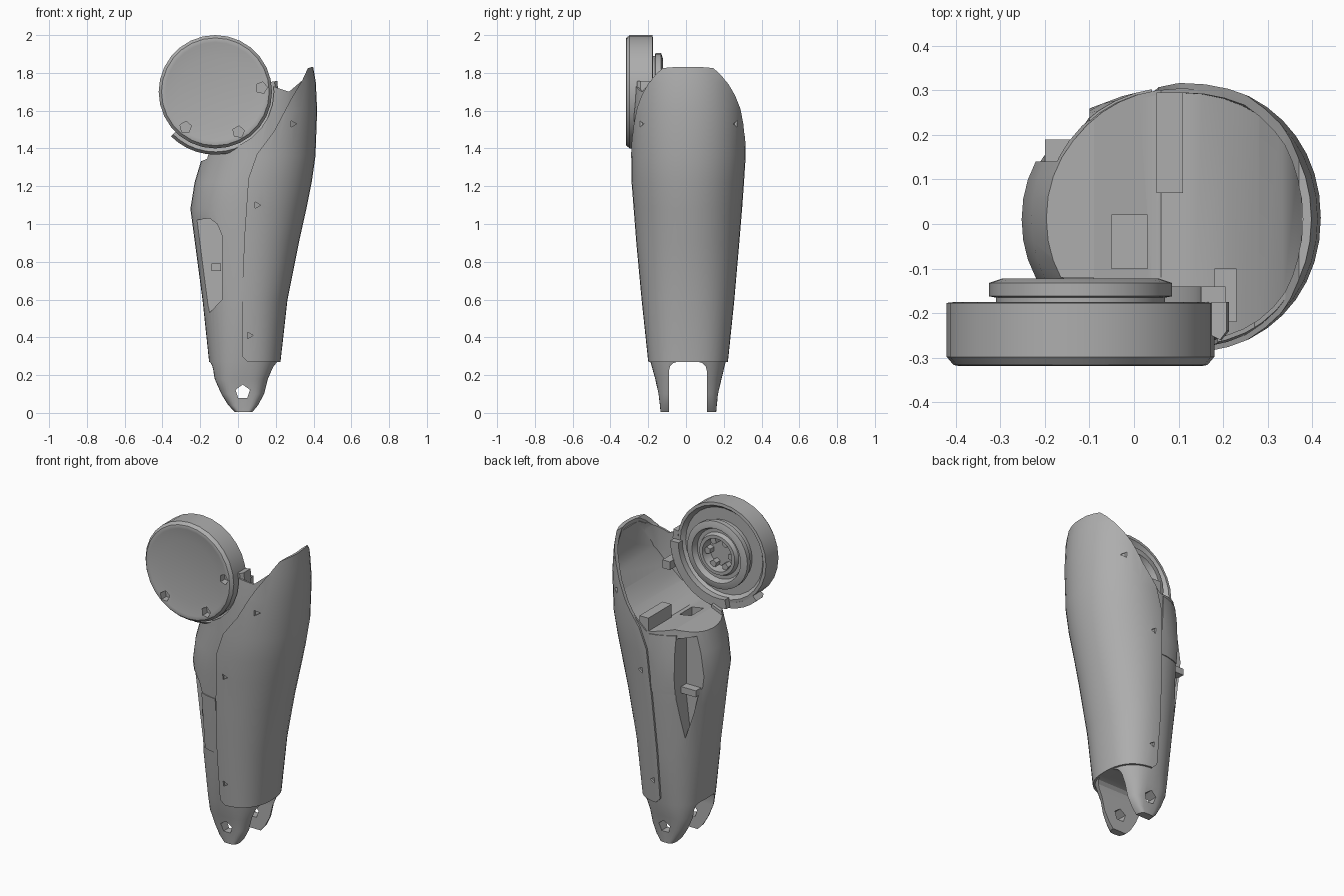
import bpy, bmesh, math
from mathutils import Vector

if "Cube" in bpy.data.objects:
    bpy.data.objects.remove(bpy.data.objects["Cube"])

GREY = (0.42, 0.42, 0.42, 1)
grey = bpy.data.materials.new("plain grey")
grey.use_nodes = True
grey.diffuse_color = GREY
grey.node_tree.nodes["Principled BSDF"].inputs["Base Color"].default_value = GREY


def finish(name, bm):
    bmesh.ops.recalc_face_normals(bm, faces=bm.faces)
    mesh = bpy.data.meshes.new(name)
    bm.to_mesh(mesh)
    bm.free()
    mesh.materials.append(grey)
    obj = bpy.data.objects.new(name, mesh)
    bpy.context.collection.objects.link(obj)
    return obj


def loft(name, rows, grow=0, sides=40):
    """Closed skin through rounded sections: z, x min, x max, y min, y max, exponent."""
    bm = bmesh.new()
    rings = []
    for z, x0, x1, y0, y1, n in rows:
        ring = []
        for i in range(sides):
            a = math.tau * i / sides
            c, s = math.cos(a), math.sin(a)
            x = math.copysign(abs(c) ** (2 / n), c) * ((x1 - x0) / 2 + grow)
            y = math.copysign(abs(s) ** (2 / n), s) * ((y1 - y0) / 2 + grow)
            ring.append(bm.verts.new((x + (x0 + x1) / 2, y + (y0 + y1) / 2, z)))
        rings.append(ring)
    for a, b in zip(rings, rings[1:]):
        for i in range(sides):
            j = (i + 1) % sides
            bm.faces.new((a[i], a[j], b[j], b[i]))
    bm.faces.new(rings[0])
    bm.faces.new(rings[-1])
    return finish(name, bm)


def slab(name, outline, y0, y1):
    """Outline in x and z, extruded along y."""
    bm = bmesh.new()
    face = bm.faces.new([bm.verts.new((x, y0, z)) for x, z in outline])
    out = bmesh.ops.extrude_face_region(bm, geom=[face])
    moved = [v for v in out["geom"] if isinstance(v, bmesh.types.BMVert)]
    bmesh.ops.translate(bm, verts=moved, vec=(0, y1 - y0, 0))
    return finish(name, bm)


def disc(x, z, r, sides, turn=0):
    return [(x + r * math.cos(turn + math.tau * i / sides),
             z + r * math.sin(turn + math.tau * i / sides)) for i in range(sides)]


def box(name, x0, x1, y0, y1, z0, z1):
    return slab(name, [(x0, z0), (x1, z0), (x1, z1), (x0, z1)], y0, y1)


def combine(obj, tool, op="DIFFERENCE"):
    mod = obj.modifiers.new("cut", "BOOLEAN")
    mod.operation, mod.object, mod.solver = op, tool, "EXACT"
    bpy.context.view_layer.objects.active = obj
    bpy.ops.object.modifier_apply(modifier=mod.name)
    bpy.data.objects.remove(tool)
    return obj


def lathe(name, profile, centre, start=0, sweep=math.tau, steps=28):
    """Spin radius and y pairs about a y axis through the centre."""
    bm = bmesh.new()
    full = sweep >= math.tau - 0.001
    verts = [bm.verts.new((r, y, 0)) for r, y in profile]
    edges = [bm.edges.new(p) for p in zip(verts, verts[1:])]
    if not full:
        edges.append(bm.edges.new((verts[-1], verts[0])))
    bmesh.ops.spin(bm, geom=verts + edges, cent=(0, 0, 0), axis=(0, -1, 0),
                   angle=sweep, steps=steps)
    bmesh.ops.remove_doubles(bm, verts=bm.verts, dist=0.0005)
    if not full:
        bmesh.ops.holes_fill(bm, edges=[e for e in bm.edges if e.is_boundary])
    for v in bm.verts:
        a = math.atan2(v.co.z, v.co.x) + start
        r = math.hypot(v.co.x, v.co.z)
        v.co = Vector((centre[0] + r * math.cos(a), v.co.y, centre[1] + r * math.sin(a)))
    return finish(name, bm)


# Leg sections, from the fork ends to above the top opening
LEG = [(0.005, -0.03, 0.09, -0.147, 0.172, 5), (0.04, -0.065, 0.12, -0.15, 0.175, 5),
       (0.1, -0.105, 0.155, -0.158, 0.182, 4), (0.18, -0.145, 0.18, -0.175, 0.2, 3),
       (0.27, -0.165, 0.225, -0.2, 0.222, 2.4), (0.6, -0.2, 0.262, -0.235, 0.256, 2.2),
       (0.9, -0.24, 0.322, -0.263, 0.282, 2.1), (1.08, -0.264, 0.362, -0.277, 0.297, 2.1),
       (1.22, -0.242, 0.39, -0.288, 0.307, 2.1), (1.36, -0.2, 0.41, -0.29, 0.316, 2.1),
       (1.6, -0.19, 0.419, -0.29, 0.318, 2.1), (1.75, -0.19, 0.412, -0.285, 0.308, 2.1),
       (1.86, -0.19, 0.393, -0.28, 0.3, 2.1)]
HUB = (-0.12, 1.7)

# Main body with a shallow hollow swept up towards the shell tip
body = loft("leg_body", LEG, -0.012)
hollow = slab("hollow", [(-0.09, 1.375), (0.05, 1.35), (0.13, 1.365), (0.21, 1.42),
                         (0.28, 1.51), (0.335, 1.62), (0.375, 1.78), (0.375, 2.2),
                         (-0.09, 2.2)], -0.6, 0.6)
combine(hollow, loft("hollow_sides", LEG, -0.022), "INTERSECT")
combine(body, hollow)
back_rim = [(-0.6, 1.1), (-0.2, 1.33), (-0.09, 1.375), (0.06, 1.35), (0.2, 1.48),
            (0.3, 1.66), (0.37, 1.8), (0.6, 1.8), (0.6, 2.2), (-0.6, 2.2)]
front_rim = [(-0.6, 1.1), (-0.2, 1.35), (-0.1, 1.39), (0.1, 1.5), (0.18, 1.73),
             (0.27, 1.7), (0.34, 1.76), (0.37, 1.8), (0.6, 1.8), (0.6, 2.2), (-0.6, 2.2)]
combine(body, slab("back_opening", back_rim, -0.12, 0.6))
combine(body, slab("front_opening", front_rim, -0.6, -0.119))
combine(body, slab("hub_clearance", disc(*HUB, 0.31, 28), -0.6, -0.1))
combine(body, box("floor_hole", -0.05, 0.03, -0.1, 0.02, 1.2, 1.5))

# Fork slot with an arched top, and the pin hole
slot = box("slot", -0.6, 0.6, -0.09, 0.11, -0.1, 0.27)
bevel = slot.modifiers.new("arch", "BEVEL")
bevel.width, bevel.segments = 0.045, 3
combine(body, slot)
combine(body, slab("pin_hole", disc(0.025, 0.11, 0.04, 5, 1.57), -0.6, 0.6))

# Open pockets on the narrow side
front_pocket = [(-0.23, 1.02), (-0.15, 1.03), (-0.11, 1.0), (-0.085, 0.94), (-0.085, 0.6),
                (-0.15, 0.53), (-0.17, 0.62), (-0.205, 0.85)]
combine(body, slab("front_pocket", front_pocket, -0.6, -0.11))
back_pocket = [(-0.4, 1.32), (-0.1, 1.32), (-0.1, 0.95), (-0.13, 0.7), (-0.17, 0.85),
               (-0.2, 1.0), (-0.4, 1.15)]
combine(body, slab("back_pocket", back_pocket, 0.14, 0.6))
box("front_pocket_catch", -0.14, -0.09, -0.15, -0.1, 0.75, 0.79)
box("back_pocket_catch", -0.2, -0.1, 0.13, 0.19, 0.97, 1.01)

# Outer shell over the broad side
shell = combine(loft("outer_shell", LEG), loft("shell_inside", LEG[:-1] + [
    (1.9, -0.19, 0.39, -0.28, 0.3, 2.1)], -0.022))
shell_outline = [(0.02, 0.3), (0.05, 0.27), (0.6, 0.27), (0.6, 1.8), (0.395, 1.832),
                 (0.37, 1.825), (0.34, 1.76), (0.28, 1.66), (0.19, 1.49), (0.1, 1.37),
                 (0.055, 1.24), (0.035, 0.95), (0.02, 0.6)]
combine(shell, slab("shell_outline", shell_outline, -0.6, 0.6), "INTERSECT")
for x, z in ((0.1, 1.1), (0.06, 0.41), (0.29, 1.53)):
    for side in (-1, 1):
        inner = 0.13 if x > 0.2 else 0.18
        combine(shell, slab("screw_dent", disc(x, z, 0.02, 3), side * inner, side * 0.6))

# Cover panels beside the shell seam
for name, x0, x1, z0, z1, y0, y1 in (("front_panel", -0.085, 0.025, 0.59, 0.94, -0.6, -0.1),
                                     ("back_panel", -0.1, 0.04, 0.98, 1.34, 0.1, 0.6)):
    panel = loft(name, LEG, -0.007)
    combine(panel, box("panel_edge", x0, x1, y0, y1, z0, z1), "INTERSECT")

# Round joint disc with its stepped hub at the back
joint = lathe("joint_disc", [(0, -0.302), (0.19, -0.306), (0.262, -0.316), (0.275, -0.318),
                             (0.285, -0.316), (0.3, -0.298), (0.3, -0.177), (0.282, -0.175),
                             (0.262, -0.2), (0.19, -0.2), (0.19, -0.165), (0.205, -0.162),
                             (0.205, -0.132), (0.175, -0.122), (0.165, -0.122),
                             (0.152, -0.155), (0.13, -0.155), (0.12, -0.13),
                             (0.1, -0.13), (0.09, -0.19), (0, -0.19)], HUB)
for angle in (-130, -60, 5):
    a = math.radians(angle)
    x, z = HUB[0] + 0.245 * math.cos(a), HUB[1] + 0.245 * math.sin(a)
    combine(joint, slab("disc_dent", disc(x, z, 0.032, 5, a), -0.6, -0.27))
for i in range(6):
    a = math.tau * i / 6
    x, z = HUB[0] + 0.08 * math.cos(a), HUB[1] + 0.08 * math.sin(a)
    slab(f"hub_lug_{i}", disc(x, z, 0.022, 5, a), -0.2, -0.15)

# Cradle holding the disc, and supports inside the opening
lathe("disc_cradle", [(0.298, -0.25), (0.318, -0.26), (0.333, -0.24), (0.333, -0.175),
                      (0.298, -0.175)], HUB, math.radians(-135), math.radians(145), 16)
lathe("cradle_web", [(0.27, -0.178), (0.325, -0.178), (0.325, -0.14), (0.27, -0.14)],
      HUB, math.radians(-100), math.radians(100), 12)
box("back_rib", 0.05, 0.11, 0.07, 0.295, 1.33, 1.43)
box("front_rib", 0.18, 0.23, -0.22, -0.1, 1.54, 1.59)

for obj in bpy.context.scene.objects:
    obj.select_set(obj.type == "MESH")
bpy.context.view_layer.objects.active = body
bpy.ops.object.shade_smooth_by_angle(angle=math.radians(28))
